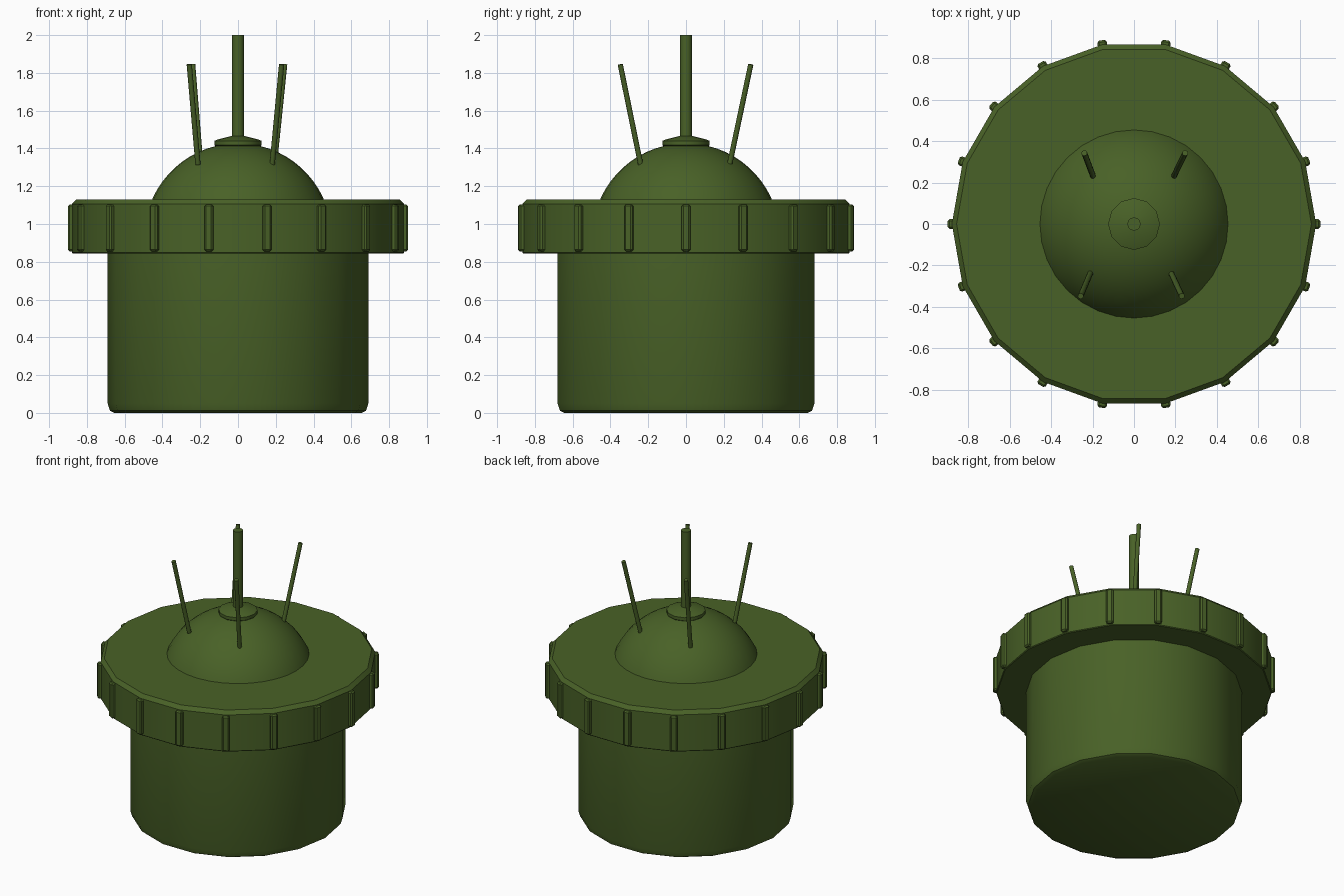
import bpy, bmesh, math
from mathutils import Vector, Matrix

if "Cube" in bpy.data.objects:
    bpy.data.objects.remove(bpy.data.objects["Cube"])

green = bpy.data.materials.new("olive_green")
green.diffuse_color = (0.066, 0.12, 0.02, 1)
green.use_nodes = True
green.node_tree.nodes["Principled BSDF"].inputs["Base Color"].default_value = green.diffuse_color


def finish(name, bm, angle=35):
    bmesh.ops.remove_doubles(bm, verts=bm.verts, dist=1e-5)
    bmesh.ops.recalc_face_normals(bm, faces=bm.faces)
    me = bpy.data.meshes.new(name)
    bm.to_mesh(me)
    bm.free()
    me.materials.append(green)
    ob = bpy.data.objects.new(name, me)
    bpy.context.collection.objects.link(ob)
    bpy.ops.object.select_all(action='DESELECT')
    ob.select_set(True)
    bpy.context.view_layer.objects.active = ob
    bpy.ops.object.shade_smooth_by_angle(angle=math.radians(angle))
    return ob


def lathe(name, profile, sides, angle=35):
    """Turn (radius, z) points around z, with flat end caps."""
    bm = bmesh.new()
    rings = [[bm.verts.new((r * math.cos(2 * math.pi * i / sides),
                            r * math.sin(2 * math.pi * i / sides), z))
              for i in range(sides)] for r, z in profile]
    for a, b in zip(rings, rings[1:]):
        for i in range(sides):
            j = (i + 1) % sides
            bm.faces.new((a[i], a[j], b[j], b[i]))
    bm.faces.new(rings[0][::-1])
    bm.faces.new(rings[-1])
    return finish(name, bm, angle)


def rod(name, start, end, radius):
    a, b = Vector(start), Vector(end)
    d = b - a
    bm = bmesh.new()
    mat = Matrix.Translation((a + b) / 2) @ d.to_track_quat('Z', 'Y').to_matrix().to_4x4()
    bmesh.ops.create_cone(bm, cap_ends=True, segments=12, radius1=radius,
                          radius2=radius, depth=d.length, matrix=mat)
    return finish(name, bm)


# Canister body with rounded bottom edge
lathe("body", [(0.655, 0), (0.678, 0.012), (0.69, 0.05), (0.69, 0.88)], 18)

# Wide collar
lathe("collar", [(0.875, 0.845), (0.88, 0.85), (0.88, 1.105), (0.857, 1.13)], 18)

# Grip ribs on the collar corners
bm = bmesh.new()
for i in range(18):
    box = bmesh.new()
    bmesh.ops.create_cube(box, size=1, matrix=Matrix.Diagonal((0.05, 0.046, 0.248, 1)))
    bmesh.ops.bevel(box, geom=box.edges[:], offset=0.009, segments=1, affect='EDGES')
    box.transform(Matrix.Rotation(math.radians(20 * i), 4, 'Z')
                  @ Matrix.Translation((0.876, 0, 0.979)))
    tmp = bpy.data.meshes.new("rib_tmp")
    box.to_mesh(tmp)
    box.free()
    bm.from_mesh(tmp)
    bpy.data.meshes.remove(tmp)
finish("collar_ribs", bm, 30)

# Dome
R, C = 0.497, 0.93
lathe("dome", [(R * math.cos(t), C + R * math.sin(t))
               for t in [math.radians(20 + 68 * k / 12) for k in range(13)]], 32)

# Cap under the centre antenna
lathe("antenna_cap", [(0.11, 1.405), (0.125, 1.418), (0.125, 1.44),
                      (0.105, 1.448), (0.03, 1.467)], 12, 40)

# Centre antenna
rod("centre_antenna", (0, 0, 1.42), (0, 0, 2.0), 0.032)

# Four splayed prongs
for name, a, b in [
        ("back_left_prong", (-0.198, 0.232, 1.32), (-0.24, 0.343, 1.845)),
        ("back_right_prong", (0.193, 0.232, 1.32), (0.247, 0.343, 1.845)),
        ("front_left_prong", (-0.212, -0.24, 1.315), (-0.258, -0.348, 1.845)),
        ("front_right_prong", (0.181, -0.24, 1.315), (0.231, -0.348, 1.845))]:
    rod(name, a, b, 0.014)
